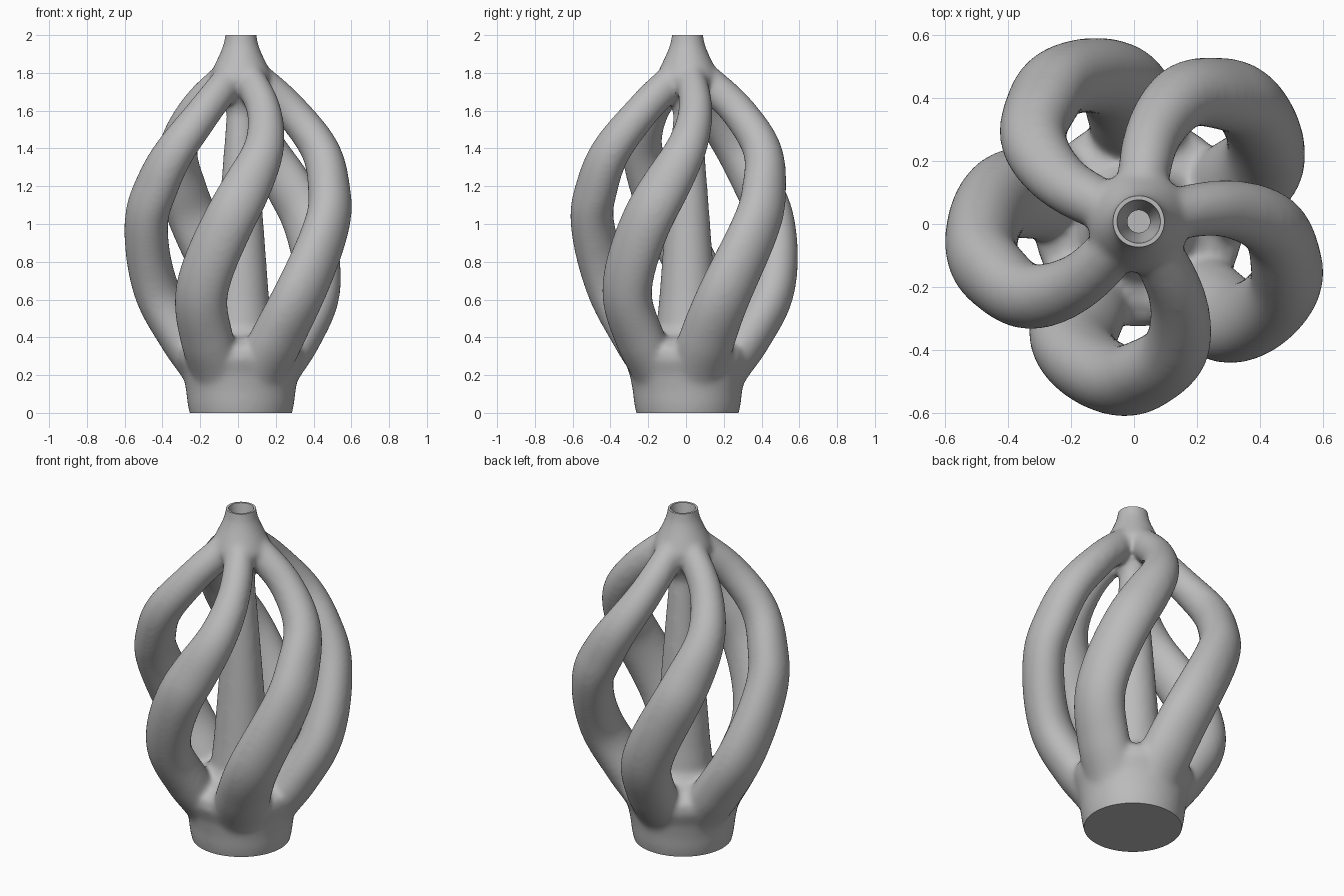
import bpy, bmesh, math
from mathutils import Vector

ARMS = 5
CENTRE = Vector((0.015, 0.008, 0))

if "Cube" in bpy.data.objects:
    bpy.data.objects.remove(bpy.data.objects["Cube"])

grey = bpy.data.materials.new("plain_grey")
grey.use_nodes = True
colour = (0.5, 0.5, 0.5, 1)
grey.diffuse_color = colour
grey.node_tree.nodes["Principled BSDF"].inputs["Base Color"].default_value = colour


def catmull(rows, steps):
    """Smooth curve through rows of numbers."""
    out = []
    for i in range(len(rows) - 1):
        a, b, c, d = (Vector(rows[min(max(i + k, 0), len(rows) - 1)]) for k in (-1, 0, 1, 2))
        for s in range(steps):
            t = s / steps
            out.append(b + (c - a) * t / 2 + (a * 2 - b * 5 + c * 4 - d) * t * t / 2
                       + (b * 3 - a - c * 3 + d) * t ** 3 / 2)
    return out + [Vector(rows[-1])]


def skin(bm, rings):
    """Closed tube through rings of points."""
    loops = [[bm.verts.new(p) for p in ring] for ring in rings]
    n = len(loops[0])
    for lo, hi in zip(loops, loops[1:]):
        for j in range(n):
            k = (j + 1) % n
            bm.faces.new((lo[j], lo[k], hi[k], hi[j]))
    bm.faces.new(loops[0][::-1])
    bm.faces.new(loops[-1])


def lathe(bm, profile, n=96):
    turns = [math.tau * j / n for j in range(n)]
    skin(bm, [[CENTRE + Vector((r * math.cos(a), r * math.sin(a), z)) for a in turns]
              for r, z in profile])


def make_object(name, bm):
    bmesh.ops.recalc_face_normals(bm, faces=bm.faces)
    mesh = bpy.data.meshes.new(name)
    bm.to_mesh(mesh)
    bm.free()
    mesh.materials.append(grey)
    obj = bpy.data.objects.new(name, mesh)
    bpy.context.collection.objects.link(obj)
    return obj


bm = bmesh.new()

# Solid foot, central column and neck
lathe(bm, [(0.25, -0.06), (0.272, 0), (0.282, 0.05), (0.29, 0.12), (0.305, 0.2), (0.335, 0.28),
           (0.33, 0.34), (0.27, 0.385), (0.2, 0.41), (0.165, 0.46), (0.15, 0.6), (0.105, 1.2),
           (0.075, 1.58), (0.1, 1.66), (0.155, 1.73), (0.165, 1.78), (0.145, 1.83),
           (0.112, 1.9), (0.092, 1.95), (0.083, 2), (0.08, 2.06)])

# Spiral arms: height, distance from axis, turn, radial and sideways thickness
path = catmull([(-0.05, 0.1, -42, 0.12, 0.14), (0.2, 0.185, -39, 0.122, 0.155),
                (0.4, 0.32, -34.5, 0.122, 0.152), (0.65, 0.452, -27, 0.12, 0.145),
                (1, 0.508, -8, 0.115, 0.138), (1.2, 0.48, 4, 0.111, 0.13),
                (1.4, 0.415, 17, 0.102, 0.108), (1.6, 0.268, 27, 0.093, 0.09),
                (1.73, 0.135, 30, 0.088, 0.082), (1.85, 0.03, 31, 0.06, 0.06)], 8)
for arm in range(ARMS):
    centres = []
    for z, r, turn, _, _ in path:
        a = math.radians(turn) + math.tau * arm / ARMS
        centres.append(CENTRE + Vector((r * math.sin(a), -r * math.cos(a), z)))
    rings = []
    for i, (c, row) in enumerate(zip(centres, path)):
        along = (centres[min(i + 1, len(path) - 1)] - centres[max(i - 1, 0)]).normalized()
        a = math.radians(row[2]) + math.tau * arm / ARMS
        out = Vector((math.sin(a), -math.cos(a), 0))
        side = along.cross(out).normalized()
        out = side.cross(along)
        rings.append([c + out * row[3] * math.cos(t) + side * row[4] * math.sin(t)
                      for t in (math.tau * j / 32 for j in range(32))])
    skin(bm, rings)
vase = make_object("spiral_vase", bm)

# Cutters: flat foot, flat rim and tapered mouth
bm = bmesh.new()
lathe(bm, [(0.6, -0.3), (0.6, 0)])
foot_cutter = make_object("foot_cutter", bm)
bm = bmesh.new()
lathe(bm, [(0.036, 0.3), (0.036, 1.82), (0.055, 1.92), (0.069, 2), (0.4, 2), (0.4, 2.3)])
mouth_cutter = make_object("mouth_cutter", bm)

# Fuse the parts with soft joints, then cut
remesh = vase.modifiers.new("fuse", "REMESH")
remesh.mode = "VOXEL"
remesh.voxel_size = 0.0125
soften = vase.modifiers.new("soften", "SMOOTH")
soften.factor = 0.5
soften.iterations = 20
for cutter in (foot_cutter, mouth_cutter):
    cutter.hide_render = True
    cut = vase.modifiers.new("cut", "BOOLEAN")
    cut.operation = "DIFFERENCE"
    cut.object = cutter
    cut.solver = "EXACT"

bpy.ops.object.select_all(action="DESELECT")
vase.select_set(True)
bpy.context.view_layer.objects.active = vase
for name in [m.name for m in vase.modifiers]:
    bpy.ops.object.modifier_apply(modifier=name)
for cutter in (foot_cutter, mouth_cutter):
    bpy.data.objects.remove(cutter)
vase.data.materials.clear()
vase.data.materials.append(grey)
bpy.ops.object.shade_smooth_by_angle(angle=math.radians(40))
